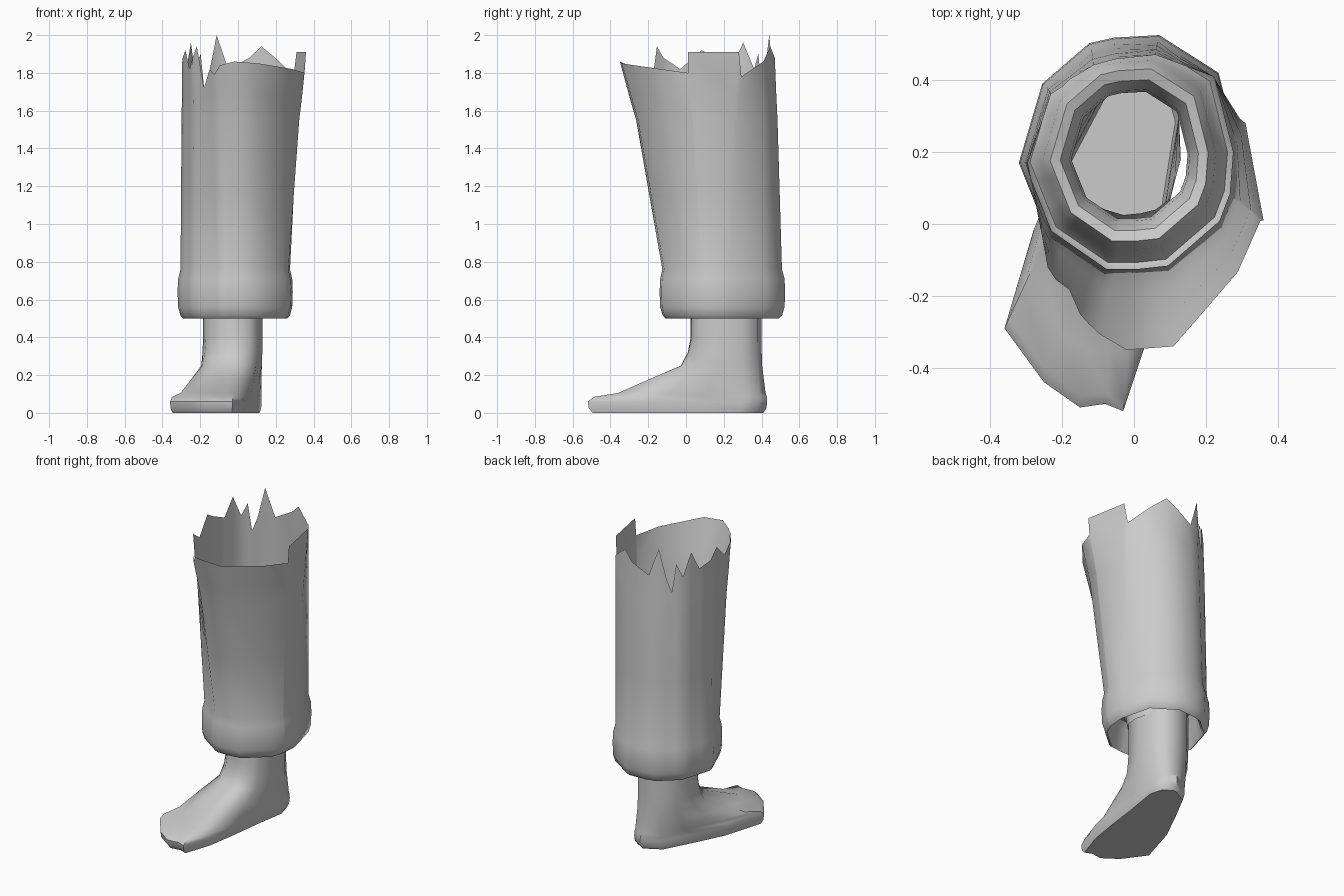
import bpy
import math
from mathutils import Vector

# Remove the default cube
default_cube = bpy.data.objects.get("Cube")
if default_cube:
    bpy.data.objects.remove(default_cube, do_unlink=True)

# One plain grey for everything
grey = bpy.data.materials.new("plain_grey")
grey.use_nodes = True
grey_colour = (0.6, 0.6, 0.6, 1.0)
grey.diffuse_color = grey_colour
grey.node_tree.nodes["Principled BSDF"].inputs["Base Color"].default_value = grey_colour


def loft(name, rings, cap_bottom=False, angle=45):
    """Skin a stack of equal rings, listed from top to bottom, counter-clockwise."""
    count = len(rings[0])
    verts = [point for ring in rings for point in ring]
    faces = []
    for row in range(len(rings) - 1):
        upper, lower = row * count, (row + 1) * count
        for i in range(count):
            j = (i + 1) % count
            faces.append((upper + i, lower + i, lower + j, upper + j))
    if cap_bottom:
        faces.append(tuple(reversed(range(len(verts) - count, len(verts)))))
    mesh = bpy.data.meshes.new(name)
    mesh.from_pydata(verts, [], faces)
    mesh.materials.append(grey)
    mesh.update()
    obj = bpy.data.objects.new(name, mesh)
    bpy.context.collection.objects.link(obj)
    bpy.ops.object.select_all(action='DESELECT')
    obj.select_set(True)
    bpy.context.view_layer.objects.active = obj
    bpy.ops.object.shade_smooth_by_angle(angle=math.radians(angle))
    return obj


def along(outline, u):
    """Point at position u on a closed outline, where whole numbers are corners."""
    start = int(u) % len(outline)
    end = (start + 1) % len(outline)
    return Vector(outline[start]).lerp(Vector(outline[end]), u - int(u))


# Trouser outlines at the cuff and at the torn rim, from the left side round the back
cuff_outline = [(.29, .2), (.235, .42), (.07, .525), (-.11, .515), (-.255, .39), (-.32, .17),
                (-.24, -.03), (-.08, -.14), (.01, -.14), (.1, -.13), (.25, 0), (.28, .08)]
rim_outline = [(.31, .28), (.22, .41), (.06, .47), (-.1, .45), (-.23, .36), (-.295, .17),
               (-.24, -.12), (-.13, -.29), (-.02, -.35), (.11, -.34), (.29, -.14), (.36, .01)]
cuff_centre = Vector((-.01, .19))

# Torn edge: position round the outline, height
torn_edge = [(0, 1.91), (.15, 1.78), (1, 1.86), (1.6, 1.94), (2, 1.88), (2.7, 1.82), (3.1, 2),
             (3.4, 1.8), (3.6, 1.72), (3.75, 1.9), (4, 1.82), (4.3, 1.96), (4.6, 1.84),
             (5, 1.87), (5.3, 1.92), (5.7, 1.82), (6, 1.88), (6.2, 1.94), (6.5, 1.72),
             (6.8, 1.82), (7, 1.79), (7.3, 1.84), (8, 1.86), (9, 1.85), (10, 1.82),
             (10.97, 1.8), (11, 1.91)]


def flare(z):
    """How far the cloth has opened from the cuff to the rim at a height."""
    if z < 1.55:
        return .62 * (z - .75) / .8
    return min(1, .62 + .38 * (z - 1.55) / .3)


def cloth_point(u, z):
    low = cuff_centre + (along(cuff_outline, u) - cuff_centre) * .95
    flat = low.lerp(along(rim_outline, u), flare(z))
    return (flat.x, flat.y, z)


def cuff_ring(scale, z):
    ring = []
    for u, _ in torn_edge:
        flat = cuff_centre + (along(cuff_outline, u) - cuff_centre) * scale
        ring.append((flat.x, flat.y, z))
    return ring


# Trouser leg: torn rim, straight cloth, cuff, then the hem tucked up inside
trouser_rings = [[cloth_point(u, z) for u, z in torn_edge]]
for height in (1.68, 1.55, 1.15, .76):
    trouser_rings.append([cloth_point(u, height) for u, _ in torn_edge])
hem_profile = [(.99, .71), (1, .64), (.99, .56), (.95, .515), (.9, .5), (.84, .53),
               (.79, .62), (.72, .67), (.63, .66), (.55, .6), (.53, .54)]
trouser_rings += [cuff_ring(scale, z) for scale, z in hem_profile]
loft("trouser_leg", trouser_rings)

# Bare leg and foot: the sole outline shrinks up the instep into the ankle outline
sole_outline = [(.03, .43), (.1, .39), (.125, .3), (.09, .08), (.06, -.15), (.03, -.34),
                (-.03, -.52), (-.08, -.5), (-.15, -.51), (-.25, -.44), (-.36, -.29),
                (-.28, -.02), (-.17, .2), (-.08, .37)]
ankle_outline = [(0, .4), (.08, .38), (.125, .3), (.13, .18), (.1, .07), (.06, .04),
                 (.02, .03), (-.03, .025), (-.08, .04), (-.12, .06), (-.17, .12),
                 (-.185, .22), (-.15, .32), (-.08, .385)]
sole_outline.reverse()
ankle_outline.reverse()


def foot_ring(blend, z, scale=1.0):
    centre = Vector((-.08, 0))
    ring = []
    for sole, ankle in zip(sole_outline, ankle_outline):
        flat = Vector(sole).lerp(Vector(ankle), blend)
        flat = centre + (flat - centre) * scale
        ring.append((flat.x, flat.y, z))
    return ring


foot_profile = [(1, .6), (1, .4), (.97, .32), (.9, .25), (.58, .175), (.29, .105), (.06, .085)]
foot_rings = [foot_ring(blend, z) for blend, z in foot_profile]
foot_rings += [foot_ring(0, .06), foot_ring(0, .025, .99), foot_ring(0, 0, .95)]
loft("bare_foot", foot_rings, cap_bottom=True, angle=50)
